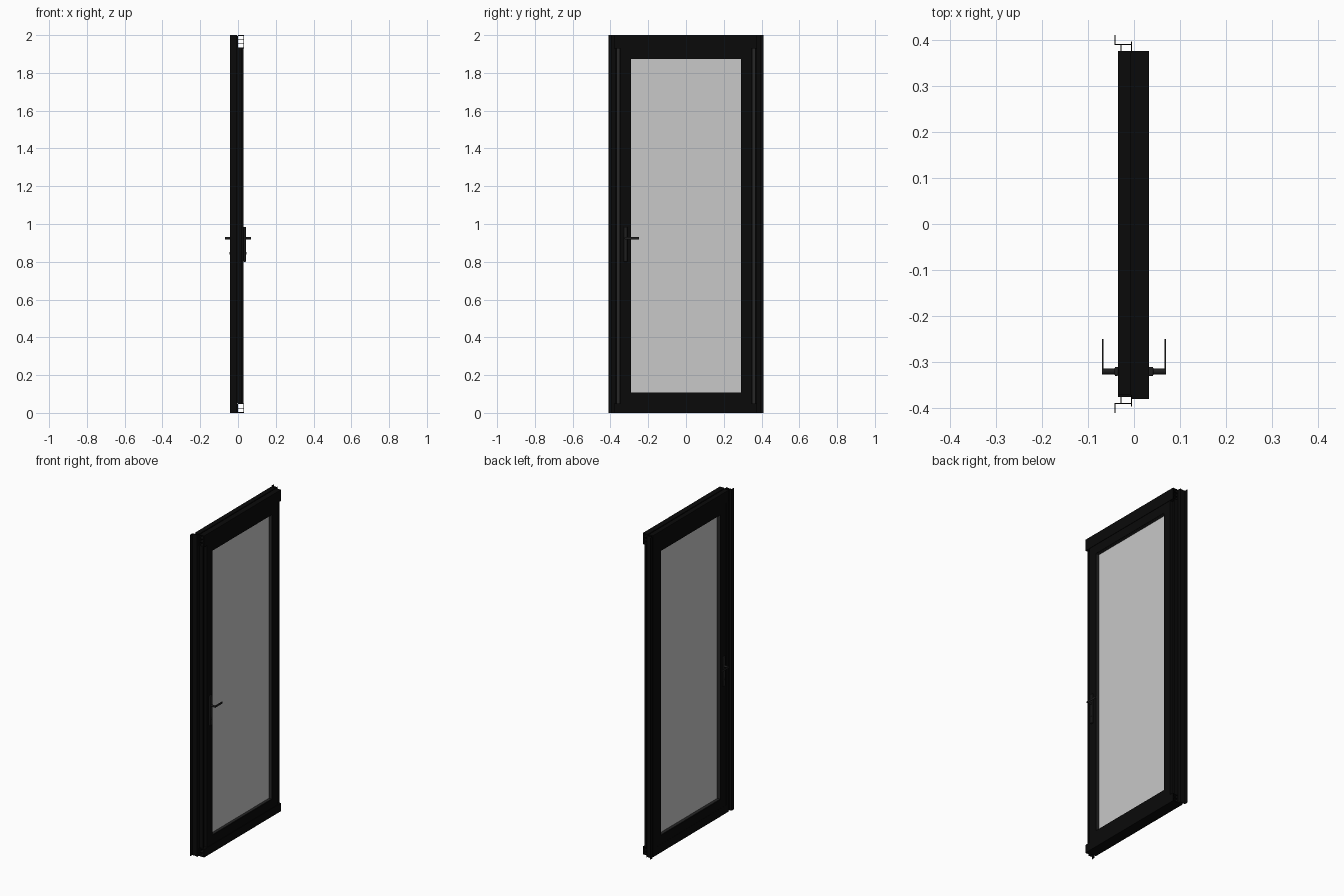
import bpy
import bmesh
from math import pi
from mathutils import Matrix, Vector

if "Cube" in bpy.data.objects:
    bpy.data.objects.remove(bpy.data.objects["Cube"], do_unlink=True)


def material(name, level):
    m = bpy.data.materials.new(name)
    m.use_nodes = True
    color = (level, level, level, 1)
    m.diffuse_color = color
    bsdf = next(n for n in m.node_tree.nodes if n.type == "BSDF_PRINCIPLED")
    bsdf.inputs["Base Color"].default_value = color
    return m


BLACK = material("black_metal", 0.003)
SEAL = material("grey_seal", 0.02)
HANDLE = material("dark_grey_handle", 0.013)
GLASS = material("pale_glass", 0.58)


def finish(name, bm, mat):
    mesh = bpy.data.meshes.new(name)
    bmesh.ops.recalc_face_normals(bm, faces=bm.faces)
    bm.to_mesh(mesh)
    bm.free()
    mesh.materials.append(mat)
    obj = bpy.data.objects.new(name, mesh)
    bpy.context.collection.objects.link(obj)
    return obj


def boxes(name, mat, parts):
    """One object from boxes, each given as x, y and z ranges."""
    bm = bmesh.new()
    for ranges in parts:
        lo = Vector([min(r) for r in ranges])
        hi = Vector([max(r) for r in ranges])
        mid = Matrix.Translation((lo + hi) / 2)
        bmesh.ops.create_cube(bm, size=1, matrix=mid @ Matrix.Diagonal(hi - lo).to_4x4())
    return finish(name, bm, mat)


def ring(name, mat, x, y, z, width):
    """Rectangular frame with mitred corners; y and z are its outer ranges."""
    bm = bmesh.new()
    loops = []
    for depth, inset in ((x[0], 0), (x[1], 0), (x[1], width), (x[0], width)):
        y0, y1, z0, z1 = y[0] + inset, y[1] - inset, z[0] + inset, z[1] - inset
        loops.append([bm.verts.new((depth, *p))
                      for p in ((y0, z0), (y1, z0), (y1, z1), (y0, z1))])
    for a, b in zip(loops, loops[1:] + loops[:1]):
        for i in range(4):
            j = (i + 1) % 4
            bm.faces.new((a[i], a[j], b[j], b[i]))
    return finish(name, bm, mat)


def cylinder(name, mat, x, y, z, radius):
    bm = bmesh.new()
    place = Matrix.Translation((sum(x) / 2, y, z)) @ Matrix.Rotation(pi / 2, 4, "Y")
    bmesh.ops.create_cone(bm, cap_ends=True, segments=24, radius1=radius,
                          radius2=radius, depth=abs(x[1] - x[0]), matrix=place)
    return smooth(finish(name, bm, mat))


def smooth(obj):
    bpy.ops.object.select_all(action="DESELECT")
    obj.select_set(True)
    bpy.context.view_layer.objects.active = obj
    bpy.ops.object.shade_smooth_by_angle()
    return obj


FULL = (0, 2)
INNER = (0.05, 1.93)

# Side jambs: open sheet profile outside, hollow box and stop inside
for side, s in (("left", 1), ("right", -1)):
    def span(a, b):
        return (s * a, s * b)
    boxes(side + "_jamb", BLACK, [
        ((-0.042, -0.040), span(0.388, 0.41), FULL),
        ((-0.042, -0.005), span(0.388, 0.391), FULL),
        ((-0.029, -0.027), span(0.375, 0.390), FULL),
        ((-0.007, -0.004), span(0.372, 0.396), FULL),
        ((-0.035, -0.004), span(0.347, 0.375), INNER),
        ((-0.004, 0.020), span(0.371, 0.375), INNER),
        ((0.018, 0.022), span(0.366, 0.375), INNER),
    ])
    boxes(side + "_jamb_seal", SEAL, [
        ((-0.004, 0.012), span(0.350, 0.366), INNER)])

# Head and sill rails: solid back, hollow chambers open at the ends
LONG = (-0.38, 0.375)
SHORT = (-0.37, 0.375)


def rail(name, z0, z1, webs):
    wall = 0.004
    parts = [((-0.035, -0.006), SHORT, (z0, z1)),
             ((-0.006, 0.0), LONG, (z0, z1 - 0.004)),
             ((0.029, 0.033), LONG, (z0, z1))]
    for i in range(webs):
        z = z0 + (z1 - z0 - wall) * i / (webs - 1)
        parts.append(((0.0, 0.029), LONG, (z, z + wall)))
    boxes(name, BLACK, parts)


rail("head_rail", 1.93, 2.0, 4)
rail("sill_rail", 0.0, 0.05, 3)

# Door leaf: frame, glazing gasket and pane
ring("leaf_frame", BLACK, (-0.034, 0.030), (-0.347, 0.347), INNER, 0.055)
for side, x in (("outer", (0.010, 0.027)), ("inner", (-0.031, -0.012))):
    ring(side + "_glazing_gasket", SEAL, x, (-0.293, 0.293), (0.104, 1.876), 0.003)
boxes("glass_pane", GLASS, [((-0.012, 0.010), (-0.294, 0.294), (0.103, 1.877))])

# Lever handles on both faces
HY, HZ = -0.32, 0.925
for side, s, base in (("outer", 1, 0.030), ("inner", -1, 0.034)):
    face = s * base
    plate = boxes(side + "_handle_plate", HANDLE, [
        ((face, s * 0.042), (HY - 0.010, HY + 0.010), (0.80, 0.985))])
    bevel = plate.modifiers.new("rounded_ends", "BEVEL")
    bevel.width = 0.003
    bevel.segments = 3
    smooth(plate)
    cylinder(side + "_handle_spindle", HANDLE, (face, s * 0.069), HY, HZ, 0.0065)
    boxes(side + "_handle_lever", HANDLE, [
        ((s * 0.0665, s * 0.069), (HY, -0.25), (HZ - 0.006, HZ + 0.006))])
    cylinder(side + "_lock_cylinder", HANDLE, (face, s * 0.044), HY, 0.845, 0.006)
